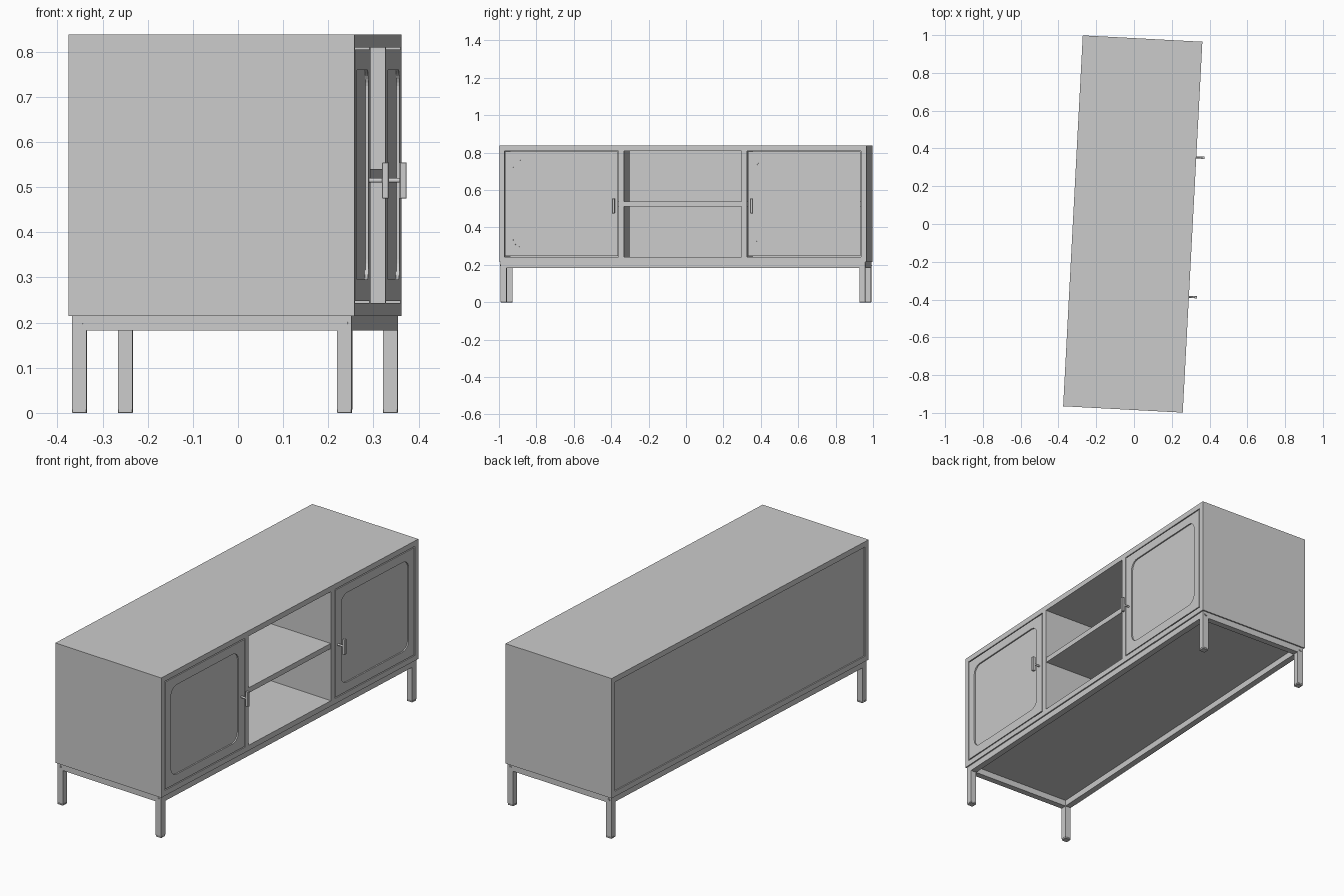
import bpy, bmesh, math
from mathutils import Matrix, Vector

if "Cube" in bpy.data.objects:
    bpy.data.objects.remove(bpy.data.objects["Cube"])

# Whole cabinet is turned slightly; parts are laid out in its own frame
# (x = depth, doors at +x; y = length)
PLACE = Matrix.Translation((-0.0065, 0, 0)) @ Matrix.Rotation(math.radians(-3.03), 4, "Z")
DEPTH, LENGTH = 0.317, 0.983      # half sizes
BOARD = 0.028
BASE, TOP = 0.215, 0.838
FLOOR, CEIL = BASE + BOARD, TOP - BOARD
BACK = -DEPTH + 0.018


def add_object(name, bm):
    mesh = bpy.data.meshes.new(name)
    bm.to_mesh(mesh)
    bm.free()
    obj = bpy.data.objects.new(name, mesh)
    bpy.context.collection.objects.link(obj)
    obj.matrix_world = PLACE
    return obj


def box(name, x, y, z, bevel=0, axis=None):
    """Box from (min, max) ranges; bevels all edges or those along one axis."""
    bm = bmesh.new()
    lo, hi = Vector((x[0], y[0], z[0])), Vector((x[1], y[1], z[1]))
    size = hi - lo
    bmesh.ops.create_cube(bm, size=1, matrix=Matrix.Translation((lo + hi) / 2)
                          @ Matrix.Diagonal((*size, 1)))
    if bevel:
        edges = [e for e in bm.edges if axis is None or
                 abs((e.verts[0].co - e.verts[1].co).normalized()[axis]) > 0.9]
        bmesh.ops.bevel(bm, geom=edges, offset=bevel, segments=8 if axis is not None else 1,
                        profile=0.5, affect="EDGES")
    return add_object(name, bm)


def rod(name, centre, radius, length, axis):
    """Smooth cylinder along x or y."""
    turn = Matrix.Rotation(math.pi / 2, 4, "Y" if axis == "X" else "X")
    bm = bmesh.new()
    bmesh.ops.create_cone(bm, cap_ends=True, segments=20, radius1=radius, radius2=radius,
                          depth=length, matrix=Matrix.Translation(centre) @ turn)
    obj = add_object(name, bm)
    bpy.context.view_layer.objects.active = obj
    bpy.ops.object.select_all(action="DESELECT")
    obj.select_set(True)
    bpy.ops.object.shade_smooth_by_angle()
    return obj


def span(side, near, far):
    """Mirror a range to the chosen side."""
    return tuple(sorted((side * near, side * far)))


# Carcass
full_x, full_y = (-DEPTH, DEPTH), (-LENGTH, LENGTH)
box("top_board", full_x, full_y, (CEIL, TOP))
box("bottom_board", full_x, full_y, (BASE, FLOOR))
inner = LENGTH - BOARD
box("back_panel", (-DEPTH + 0.006, BACK), (-inner, inner), (FLOOR, CEIL))
box("middle_shelf", (BACK, DEPTH - 0.002), (-0.315, 0.315), (0.513, 0.54))

for side, label in ((-1, "right"), (1, "left")):
    box(f"{label}_side_panel", full_x, span(side, inner, LENGTH), (FLOOR, CEIL))
    box(f"{label}_divider", (BACK, DEPTH), span(side, 0.315, 0.344), (FLOOR, CEIL))
    box(f"{label}_inner_shelf", (BACK, 0.28), span(side, 0.344, inner), (0.513, 0.54))

    # Door with rounded recessed field
    door = box(f"{label}_door", (DEPTH - 0.025, DEPTH), span(side, 0.348, 0.951),
               (FLOOR + 0.005, CEIL - 0.005))
    cutter = box("recess_cutter", (DEPTH - 0.007, DEPTH + 0.05), span(side, 0.393, 0.909),
                 (0.295, 0.76), bevel=0.045, axis=0)
    cutter.hide_render = True
    cut = door.modifiers.new("recess", "BOOLEAN")
    cut.operation, cut.solver, cut.object = "DIFFERENCE", "EXACT", cutter
    bpy.context.view_layer.objects.active = door
    bpy.ops.object.modifier_apply(modifier=cut.name)
    bpy.data.objects.remove(cutter)

    # Handle
    rod(f"{label}_handle_stem", (DEPTH + 0.015, side * 0.37, 0.515), 0.005, 0.034, "X")
    box(f"{label}_handle_bar", (0.346, 0.361), span(side, 0.363, 0.377), (0.475, 0.555),
        bevel=0.0015)

# Base frame
TUBE, FRAME_X, FRAME_Y, RAIL = 0.032, 0.31, 0.976, 0.183
for side, label in ((-1, "right"), (1, "left")):
    box(f"{label}_end_rail", (-FRAME_X, FRAME_X), span(side, FRAME_Y - TUBE, FRAME_Y), (RAIL, BASE))
for face, row in ((-1, "back"), (1, "front")):
    rail_x = span(face, FRAME_X - TUBE, FRAME_X)
    box(f"{row}_long_rail", rail_x, (TUBE - FRAME_Y, FRAME_Y - TUBE), (RAIL, BASE))

    # Legs, foot caps and end bolts
    for side, label in ((-1, "right"), (1, "left")):
        name = f"{row}_{label}"
        leg_y = span(side, FRAME_Y - TUBE, FRAME_Y)
        box(f"{name}_leg", rail_x, leg_y, (0.008, RAIL))
        box(f"{name}_foot_cap", rail_x, leg_y, (0, 0.008), bevel=0.001)
        bolt_x = face * (FRAME_X - TUBE / 2)
        rod(f"{name}_bolt", (bolt_x, side * FRAME_Y, 0.199), 0.008, 0.005, "Y")
        rod(f"{name}_bolt_core", (bolt_x, side * FRAME_Y, 0.199), 0.004, 0.008, "Y")
